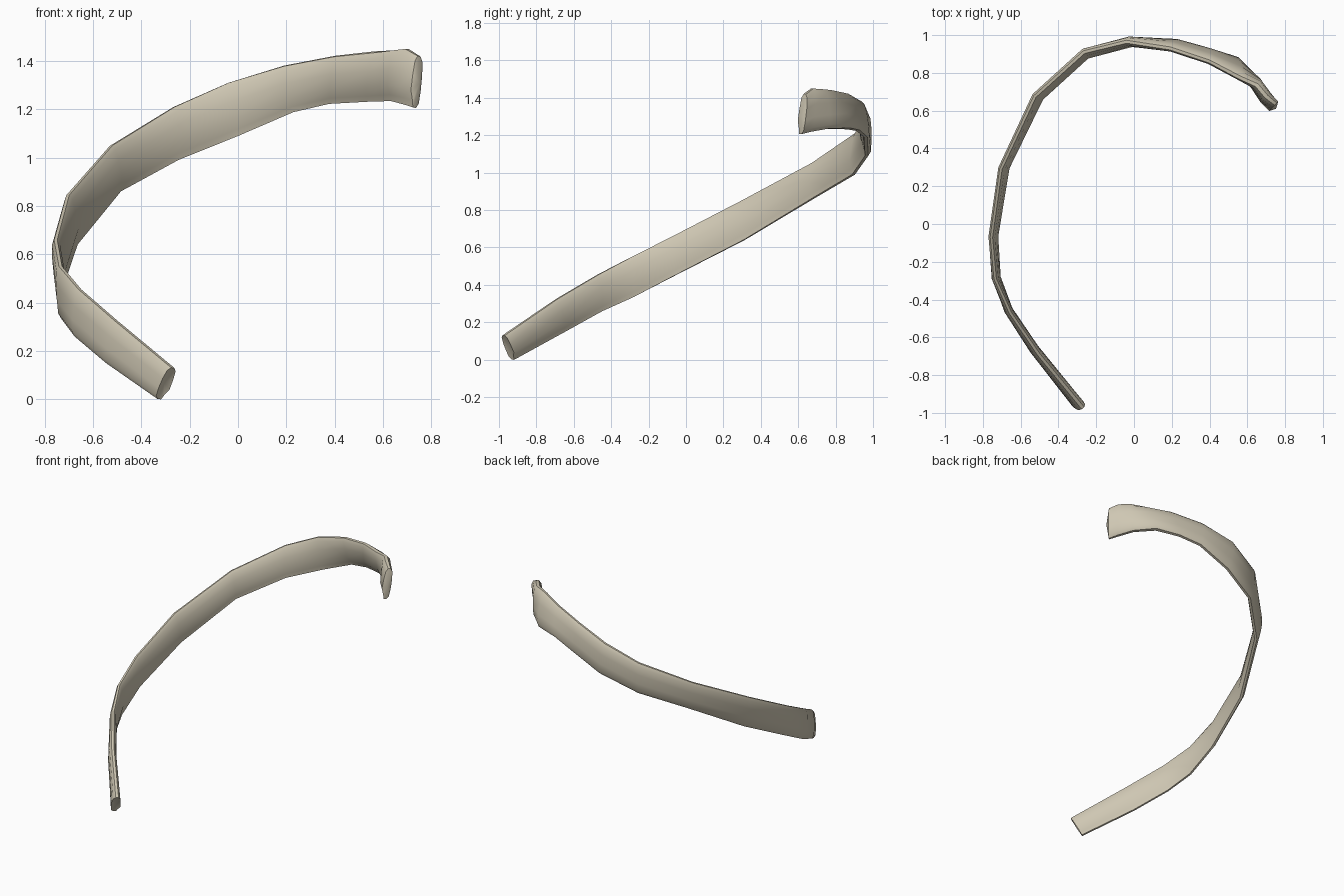
import bpy
import bmesh
from mathutils import Vector

cube = bpy.data.objects.get("Cube")
if cube:
    bpy.data.objects.remove(cube, do_unlink=True)


def make_material(name, colour):
    material = bpy.data.materials.new(name)
    material.use_nodes = True
    material.diffuse_color = colour
    shader = material.node_tree.nodes["Principled BSDF"]
    shader.inputs["Base Color"].default_value = colour
    shader.inputs["Roughness"].default_value = 0.8
    return material


# Stations along the bone: upper edge, lower edge, half thickness
stations = [
    ((-.27, -.975, .13), (-.325, -.925, .0), .03),
    ((-.505, -.69, .325), (-.54, -.65, .15), .026),
    ((-.655, -.47, .455), (-.67, -.45, .26), .023),
    ((-.735, -.29, .55), (-.725, -.28, .335), .022),
    ((-.755, -.07, .66), (-.735, -.06, .45), .022),
    ((-.705, .29, .845), (-.67, .31, .64), .023),
    ((-.525, .675, 1.05), (-.49, .675, .86), .025),
    ((-.265, .91, 1.21), (-.25, .895, .99), .026),
    ((-.04, .965, 1.31), (0, .965, 1.09), .027),
    ((.19, .93, 1.38), (.23, .96, 1.19), .027),
    ((.4, .86, 1.42), (.38, .92, 1.225), .027),
    ((.56, .775, 1.437), (.54, .87, 1.235), .032),
    ((.65, .735, 1.445), (.64, .755, 1.235), .034),
    ((.7, .675, 1.45), (.695, .665, 1.22), .034),
    ((.75, .635, 1.42), (.73, .61, 1.207), .028),
]

# Flattened cross-section (height, thickness); inner side carries the groove
outer = [(1, .3), (.8, .8), (.3, 1), (-.3, 1), (-.8, .85), (-1, .35)]
inner = [(-1, -.3), (-.75, -.5), (-.35, -1.05), (.3, -.95), (.8, -.75), (1, -.3)]
profile = outer + inner


def ring_points(index):
    top, bottom, half = stations[index]
    top, bottom = Vector(top), Vector(bottom)
    before = stations[max(index - 1, 0)]
    after = stations[min(index + 1, len(stations) - 1)]
    tangent = Vector(after[0]) + Vector(after[1]) - Vector(before[0]) - Vector(before[1])
    middle = (top + bottom) / 2
    edge = (top - bottom) / 2
    outward = edge.cross(tangent).normalized()
    return [middle + edge * u + outward * half * v for u, v in profile]


def build_bone(name, material):
    bm = bmesh.new()
    rings = [[bm.verts.new(p) for p in ring_points(i)] for i in range(len(stations))]
    count = len(profile)
    # Side walls
    for first, second in zip(rings, rings[1:]):
        for k in range(count):
            n = (k + 1) % count
            bm.faces.new((first[k], first[n], second[n], second[k]))
    # Hollowed front end and domed head
    for ring, depth in ((rings[0], -.012), (rings[-1], .018)):
        other = rings[1] if ring is rings[0] else rings[-2]
        centre = sum((v.co for v in ring), Vector()) / count
        inside = sum((v.co for v in other), Vector()) / count
        tip = bm.verts.new(centre + (centre - inside).normalized() * depth)
        for k in range(count):
            bm.faces.new((ring[k], ring[(k + 1) % count], tip))
    bmesh.ops.recalc_face_normals(bm, faces=bm.faces)
    mesh = bpy.data.meshes.new(name)
    bm.to_mesh(mesh)
    bm.free()
    mesh.materials.append(material)
    obj = bpy.data.objects.new(name, mesh)
    bpy.context.collection.objects.link(obj)
    return obj


bone = build_bone("rib_bone", make_material("bone beige", (.62, .57, .45, 1)))

# Smooth faces with crisp end rims
bpy.ops.object.select_all(action='DESELECT')
bone.select_set(True)
bpy.context.view_layer.objects.active = bone
bpy.ops.object.shade_smooth_by_angle(angle=.8)
